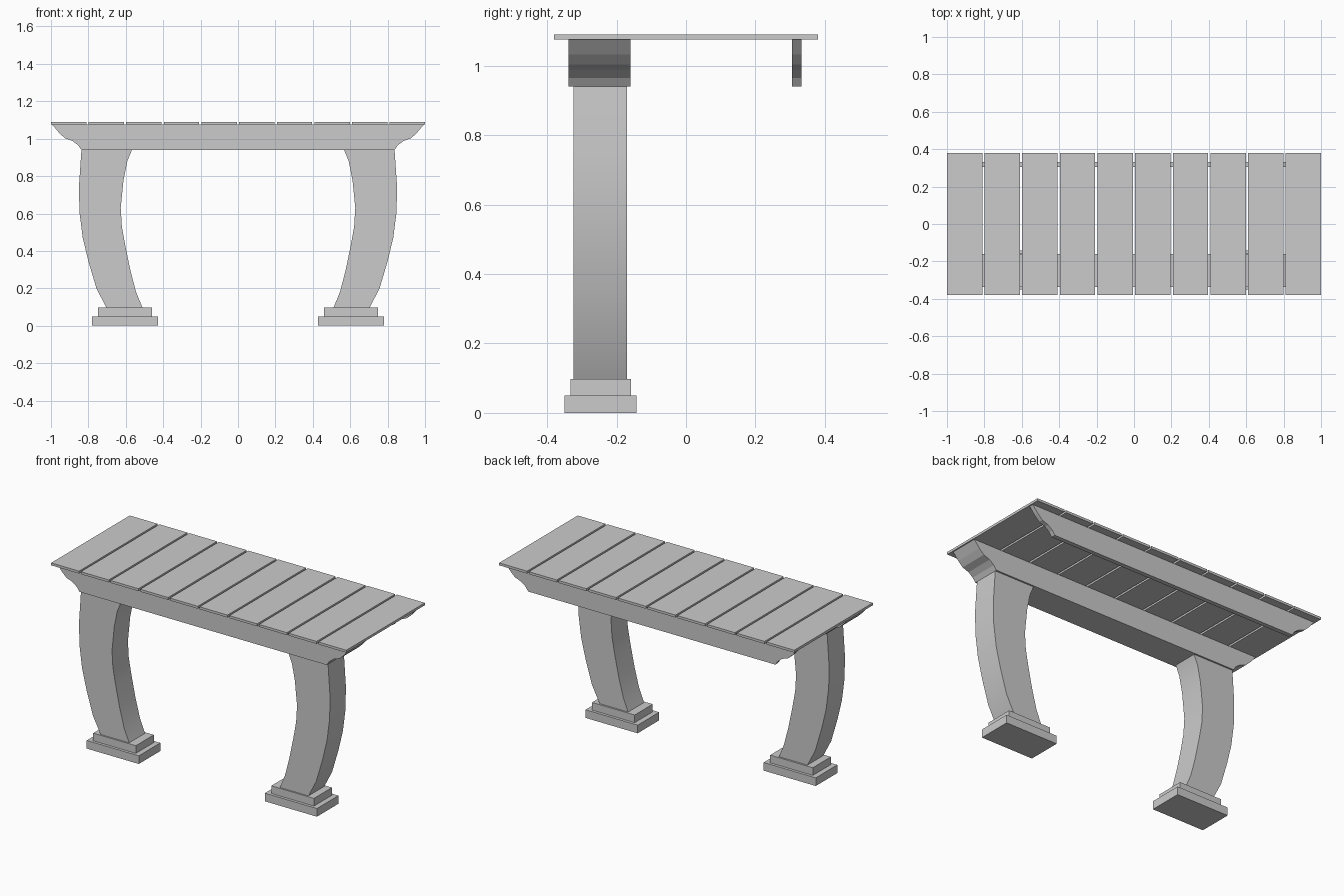
import bpy, bmesh, math

if "Cube" in bpy.data.objects:
    bpy.data.objects.remove(bpy.data.objects["Cube"])


def extrude_profile(name, pts, y0, y1, mirrored=False):
    """Extrude an (x, z) outline from y0 to y1."""
    bm = bmesh.new()
    face = bm.faces.new([bm.verts.new((x, y0, z)) for x, z in pts])
    ext = bmesh.ops.extrude_face_region(bm, geom=[face])
    verts = [v for v in ext["geom"] if isinstance(v, bmesh.types.BMVert)]
    bmesh.ops.translate(bm, vec=(0, y1 - y0, 0), verts=verts)
    bmesh.ops.recalc_face_normals(bm, faces=bm.faces)
    me = bpy.data.meshes.new(name)
    bm.to_mesh(me)
    bm.free()
    ob = bpy.data.objects.new(name, me)
    bpy.context.collection.objects.link(ob)
    if mirrored:
        ob.modifiers.new("mirror", "MIRROR").use_mirror_merge = False
    return ob


def box(name, x0, x1, y0, y1, z0, z1, mirrored=False):
    return extrude_profile(name, [(x0, z0), (x1, z0), (x1, z1), (x0, z1)], y0, y1, mirrored)


def smooth(ob):
    bpy.ops.object.select_all(action="DESELECT")
    ob.select_set(True)
    bpy.context.view_layer.objects.active = ob
    bpy.ops.object.shade_smooth_by_angle(angle=math.radians(25))


# Top slats
width = 0.189
pitch = (2 - width) / 9
for i in range(10):
    x = -1 + i * pitch
    box(f"top_slat_{i + 1}", x, x + width, -0.38, 0.38, 1.075, 1.09)

# Support beams with moulded ends
end = [(0.837, 0.94), (0.855, 0.965), (0.885, 0.988), (0.926, 1.003),
       (0.957, 1.032), (0.993, 1.075)]
beam = end + [(-x, z) for x, z in reversed(end)]
extrude_profile("front_beam", beam, -0.338, -0.16)
extrude_profile("back_beam", beam, 0.305, 0.332)

# Curved legs
outer = [(0.703, 0.095), (0.757, 0.2), (0.80, 0.345), (0.83, 0.47), (0.848, 0.61),
         (0.85, 0.75), (0.837, 0.94)]
inner = [(0.567, 0.94), (0.592, 0.88), (0.612, 0.78), (0.627, 0.63), (0.621, 0.53),
         (0.603, 0.43), (0.575, 0.295), (0.545, 0.18), (0.51, 0.095)]
smooth(extrude_profile("legs", outer + inner, -0.324, -0.17, True))

# Stepped feet
box("upper_feet", 0.459, 0.748, -0.333, -0.159, 0.05, 0.097, True)
box("lower_feet", 0.427, 0.78, -0.35, -0.142, 0, 0.05, True)
